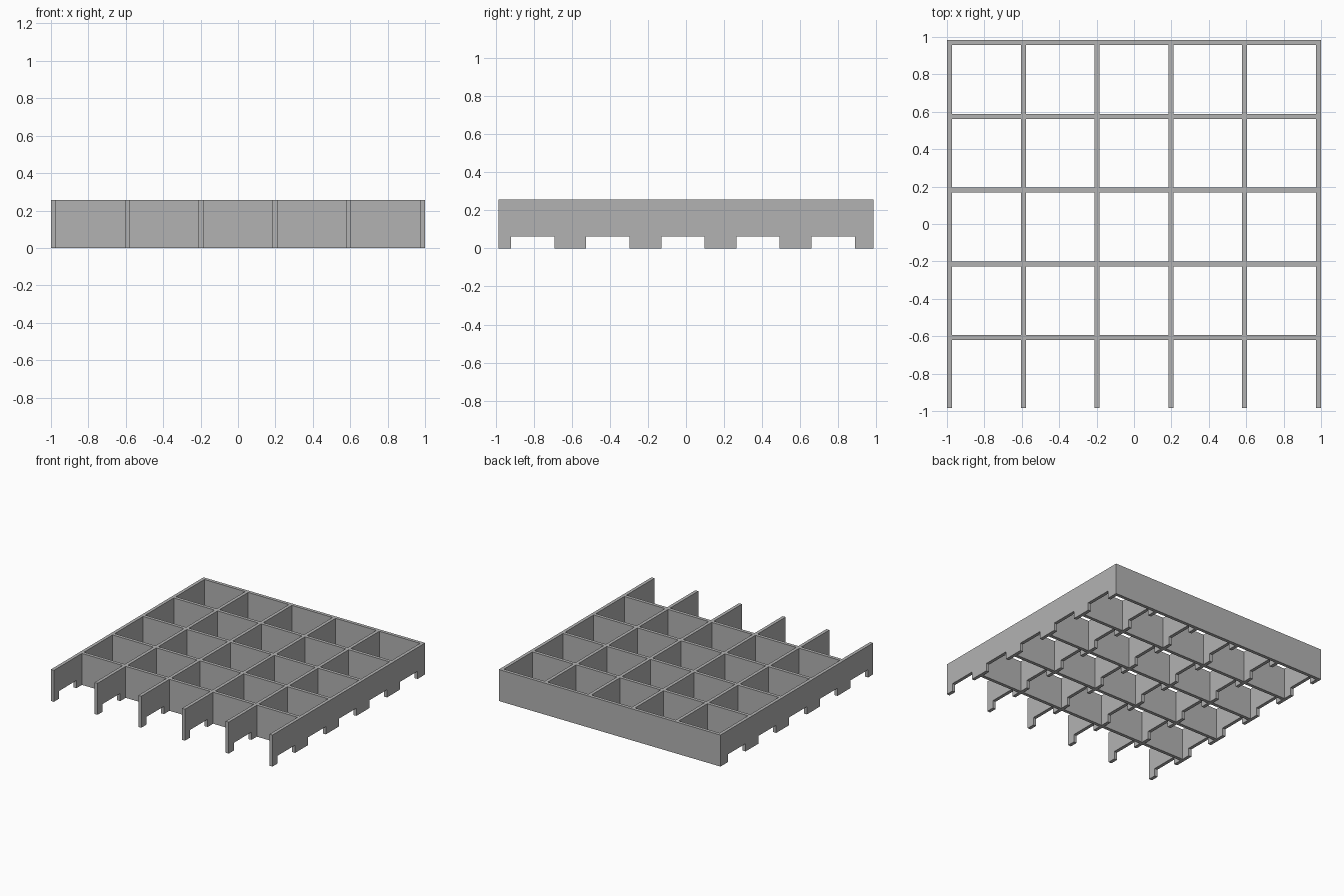
import bpy
import bmesh

if "Cube" in bpy.data.objects:
    bpy.data.objects.remove(bpy.data.objects["Cube"], do_unlink=True)

HEIGHT = 0.257
THICK = 0.027
HALF_Y = 0.984
CELLS = 5
PITCH = (2 - THICK) / CELLS
NOTCH_WIDTH = 0.227
NOTCH_HEIGHT = 0.063
BACK_Y = HALF_Y - THICK / 2

grey = bpy.data.materials.new("light grey")
grey.use_nodes = True
colour = (0.45, 0.45, 0.45, 1)
grey.diffuse_color = colour
grey.node_tree.nodes["Principled BSDF"].inputs["Base Color"].default_value = colour


def plate(name, profile, axis, centre, depth):
    """Extrude a closed profile, given in (along, z), sideways along an axis."""
    def place(along, z, side):
        return (side, along, z) if axis == "x" else (along, side, z)

    bm = bmesh.new()
    face = bm.faces.new([bm.verts.new(place(a, z, centre - depth / 2)) for a, z in profile])
    grown = bmesh.ops.extrude_face_region(bm, geom=[face], use_keep_orig=True)
    moved = [v for v in grown["geom"] if isinstance(v, bmesh.types.BMVert)]
    bmesh.ops.translate(bm, verts=moved, vec=place(0, 0, depth))
    bmesh.ops.recalc_face_normals(bm, faces=bm.faces)
    mesh = bpy.data.meshes.new(name)
    bm.to_mesh(mesh)
    bm.free()
    mesh.materials.append(grey)
    obj = bpy.data.objects.new(name, mesh)
    bpy.context.collection.objects.link(obj)


# Long ribs, notched along the lower edge once per cell
rib_profile = [(HALF_Y, HEIGHT), (-HALF_Y, HEIGHT), (-HALF_Y, 0)]
for i in reversed(range(CELLS)):
    middle = BACK_Y - (i + 0.5) * PITCH
    start, end = middle - NOTCH_WIDTH / 2, middle + NOTCH_WIDTH / 2
    rib_profile += [(start, 0), (start, NOTCH_HEIGHT), (end, NOTCH_HEIGHT), (end, 0)]
rib_profile.append((HALF_Y, 0))

rib_x = [(i - CELLS / 2) * PITCH for i in range(CELLS + 1)]
for i, x in enumerate(rib_x):
    plate(f"long_rib_{i + 1}", rib_profile, "x", x, THICK)

# Cross walls fitted between neighbouring ribs; the front row stays open
for row in range(CELLS):
    for i in range(CELLS):
        left, right = rib_x[i] + THICK / 2, rib_x[i + 1] - THICK / 2
        profile = [(left, 0), (right, 0), (right, HEIGHT), (left, HEIGHT)]
        name = "back_wall" if row == 0 else f"cross_wall_{row}"
        plate(f"{name}_panel_{i + 1}", profile, "y", BACK_Y - row * PITCH, THICK)
